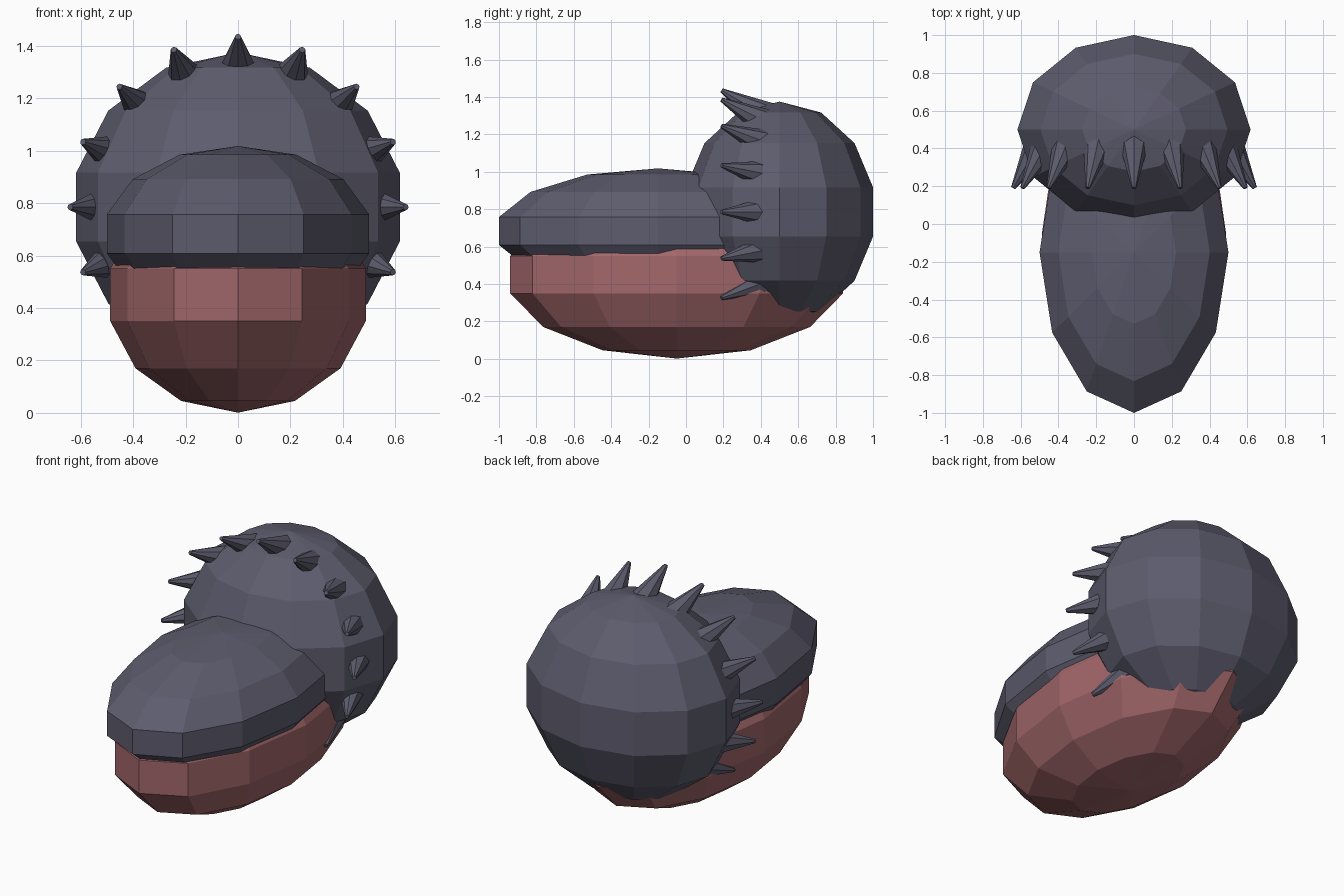
import bpy
from math import sin, cos, pi, radians
from mathutils import Vector

if "Cube" in bpy.data.objects:
    bpy.data.objects.remove(bpy.data.objects["Cube"])


def material(name, rgb):
    m = bpy.data.materials.new(name)
    m.diffuse_color = (*rgb, 1)
    m.use_nodes = True
    m.node_tree.nodes["Principled BSDF"].inputs["Base Color"].default_value = m.diffuse_color
    return m


slate = material("slate", (0.11, 0.107, 0.155))
red = material("dull_red", (0.36, 0.135, 0.145))


def ellipsoid(name, centre, radii, mat):
    """Flat-shaded 12-sided, 7-ring sphere stretched to the given radii."""
    bpy.ops.mesh.primitive_uv_sphere_add(segments=12, ring_count=7, radius=1, location=centre)
    ob = bpy.context.object
    ob.name = name
    ob.scale = radii
    bpy.ops.object.transform_apply(location=False, rotation=False, scale=True)
    ob.data.materials.append(mat)
    return ob


# Round back body, upper mouth and lower mouth
ellipsoid("body", (0, 0.5, 0.785), (0.633, 0.513, 0.59), slate)
ellipsoid("upper_jaw", (0, -0.15, 0.683), (0.513, 0.872, 0.335), slate)
ellipsoid("lower_jaw", (0, -0.05, 0.45), (0.5, 0.913, 0.449), red)

# Collar of spikes leaning forward and outward
SPIKES, LENGTH, LEAN = 16, 0.28, radians(30)
for i in range(SPIKES):
    a = 2 * pi * i / SPIKES
    radial = Vector((sin(a), 0, cos(a)))
    axis = radial * sin(LEAN) + Vector((0, -cos(LEAN), 0))
    tip = Vector((0.64 * sin(a), 0.19, 0.785 + 0.65 * cos(a)))
    bpy.ops.mesh.primitive_cone_add(vertices=8, radius1=0.08, radius2=0.012, depth=LENGTH,
                                    location=tip - axis * LENGTH / 2,
                                    rotation=axis.to_track_quat('Z', 'Y').to_euler())
    spike = bpy.context.object
    spike.name = f"spike_{i + 1}"
    spike.data.materials.append(slate)
